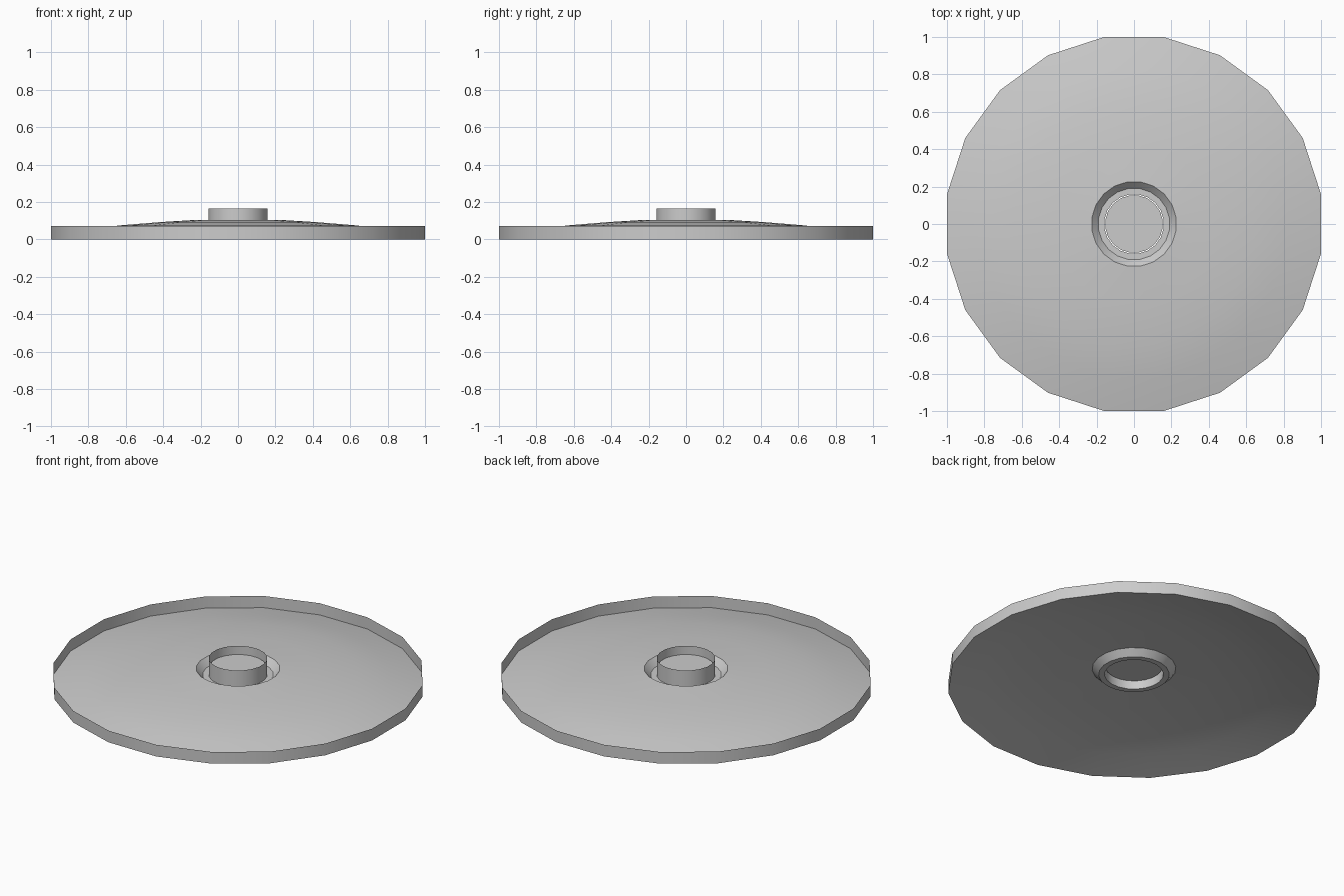
import bpy, bmesh, math

if "Cube" in bpy.data.objects:
    bpy.data.objects.remove(bpy.data.objects["Cube"])

SIDES = 20


def lathe(name, profile, cap=False):
    """Revolve (flat-to-centre radius, z) points; flat sides face the axes."""
    bm = bmesh.new()
    rings = []
    for r, z in profile:
        rad = r / math.cos(math.pi / SIDES)
        rings.append([bm.verts.new((rad * math.cos(2 * math.pi * (i + 0.5) / SIDES),
                                    rad * math.sin(2 * math.pi * (i + 0.5) / SIDES), z))
                      for i in range(SIDES)])
    for a, b in zip(rings, rings[1:]):
        for i in range(SIDES):
            j = (i + 1) % SIDES
            bm.faces.new((a[i], a[j], b[j], b[i]))
    if cap:
        bm.faces.new(rings[-1])
    mesh = bpy.data.meshes.new(name)
    bm.to_mesh(mesh)
    bm.free()
    obj = bpy.data.objects.new(name, mesh)
    bpy.context.collection.objects.link(obj)
    bpy.ops.object.select_all(action='DESELECT')
    obj.select_set(True)
    bpy.context.view_layer.objects.active = obj
    bpy.ops.object.shade_smooth_by_angle(angle=math.radians(30))
    return obj


# Upright outer rim
lathe("outer_rim", [(1.0, 0.0), (1.0, 0.07)][::1])

# Shallow domed plate, sunken ring around the middle
lathe("domed_plate", [(1.0, 0.0), (0.82, 0.043), (0.64, 0.074), (0.42, 0.092),
                      (0.225, 0.104), (0.19, 0.067), (0.158, 0.067)][::1])

# Short open collar standing in the sunken ring
lathe("collar", [(0.158, 0.067), (0.158, 0.165)])

# Disc set inside the collar
lathe("collar_disc", [(0.08, 0.115), (0.153, 0.115)][::-1], cap=True)
